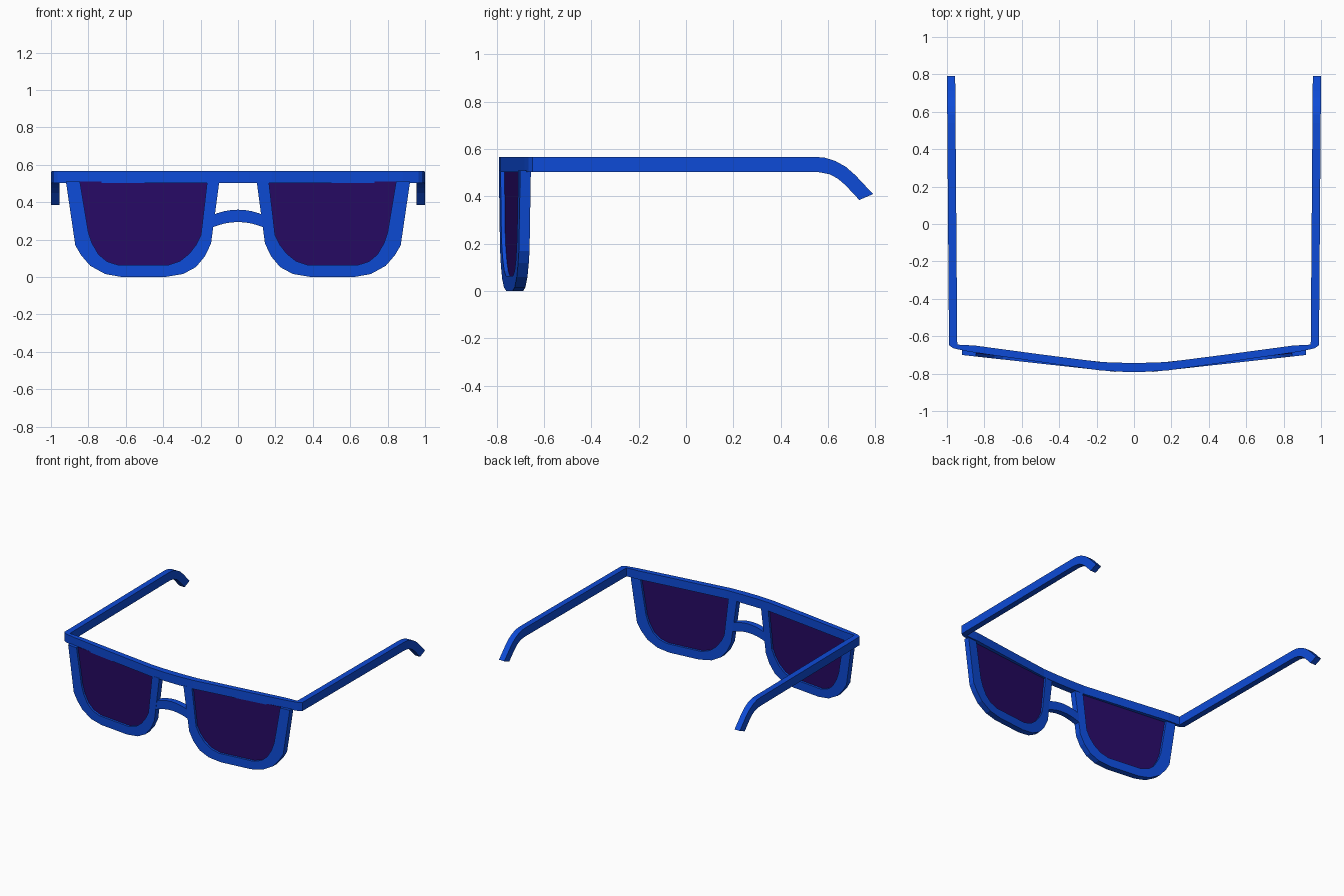
import bpy, bmesh

if "Cube" in bpy.data.objects:
    bpy.data.objects.remove(bpy.data.objects["Cube"])

TOP, BOT = 0.567, 0.503      # brow bar and temple heights


def material(name, rgb):
    m = bpy.data.materials.new(name)
    m.diffuse_color = (*rgb, 1)
    m.use_nodes = True
    m.node_tree.nodes["Principled BSDF"].inputs["Base Color"].default_value = m.diffuse_color
    return m


BLUE = material("blue_plastic", (0.004, 0.07, 0.68))
PURPLE = material("dark_lens", (0.02, 0.003, 0.13))


def loft(name, sections, mat, mirror=False):
    """Skin a list of equal-sized closed sections and cap both ends."""
    bm = bmesh.new()
    rings = [[bm.verts.new(p) for p in s] for s in sections]
    n = len(rings[0])
    for a, b in zip(rings, rings[1:]):
        for i in range(n):
            j = (i + 1) % n
            bm.faces.new((a[i], a[j], b[j], b[i]))
    bm.faces.new(rings[0])
    bm.faces.new(rings[-1])
    bmesh.ops.recalc_face_normals(bm, faces=bm.faces)
    me = bpy.data.meshes.new(name)
    bm.to_mesh(me)
    bm.free()
    me.materials.append(mat)
    ob = bpy.data.objects.new(name, me)
    bpy.context.collection.objects.link(ob)
    if mirror:
        ob.modifiers.new("mirror", 'MIRROR').use_mirror_merge = False
    return ob


def rim_y(x):
    return -0.768 + 0.11 * (x - 0.1)


# U-shaped rims
outer = [(.92, .51), (.87, .17), (.84, .118), (.79, .06), (.71, .016), (.62, 0),
         (.39, 0), (.294, .016), (.225, .053), (.176, .112), (.144, .18), (.10, .51)]
inner = [(.845, .51), (.80, .24), (.78, .18), (.745, .12), (.70, .083), (.64, .064),
         (.374, .064), (.31, .085), (.26, .125), (.222, .175), (.198, .225), (.165, .51)]
T = 0.0225
loft("lens_rim", [[(ox, rim_y(ox) - T, oz), (ix, rim_y(ix) - T, iz),
                   (ix, rim_y(ix) + T, iz), (ox, rim_y(ox) + T, oz)]
                  for (ox, oz), (ix, iz) in zip(outer, inner)], BLUE, True)

# Lenses
loft("lens", [[(x, rim_y(x) + d, z) for x, z in inner] for d in (-0.006, 0.006)],
     PURPLE, True)

# Curved brow bar: front and back points in plan
half = [((.06, -.79), (.06, -.742)), ((.18, -.783), (.18, -.738)),
        ((.5, -.738), (.5, -.697)), ((.88, -.683), (.85, -.650)),
        ((.965, -.665), (.945, -.645)), ((.989, -.648), (.945, -.632))]
plan = [((-f[0], f[1]), (-b[0], b[1])) for f, b in reversed(half)] + half
loft("brow_bar", [[(*f, TOP), (*f, BOT), (*b, BOT), (*b, TOP)] for f, b in plan], BLUE)

# Arched nose bridge
xs = [-.145 + .29 * i / 8 for i in range(9)]
loft("nose_bridge", [[(x, y, .327 - .03 * (x / .14) ** 2 + h)
                      for y, h in ((-.785, .033), (-.785, -.033), (-.742, -.033), (-.742, .033))]
                     for x in xs], BLUE)

# Temples with drooping tips: upper and lower points in side view
side = [((-.648, TOP), (-.648, BOT)), ((.54, TOP), (.52, BOT)), ((.585, .564), (.565, .502)),
        ((.63, .55), (.605, .494)), ((.675, .525), (.64, .476)), ((.715, .49), (.672, .449)),
        ((.79, .41), (.732, .385))]


def out_x(y):
    return 0.989 + 0.011 * (y + .648) / 1.438


temple = [[(out_x(u[0]), *u), (out_x(l[0]), *l),
           (out_x(l[0]) - .044, *l), (out_x(u[0]) - .044, *u)] for u, l in side]
# mitre the inner start edge to the bar end
for i in (2, 3):
    x, y, z = temple[0][i]
    temple[0][i] = (.945, -.632, z)
loft("temple", temple, BLUE, True)
